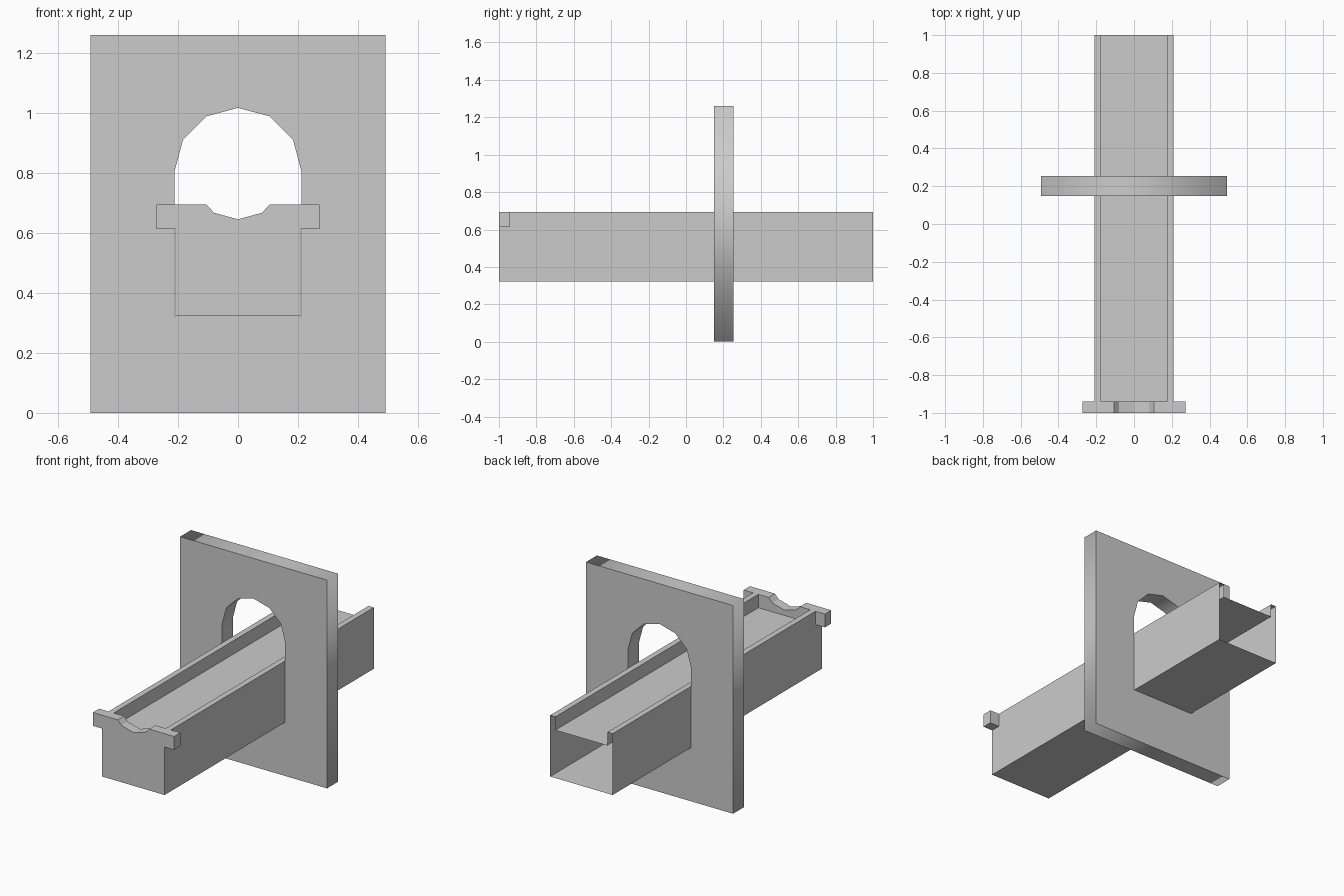
import bpy, bmesh, math

if "Cube" in bpy.data.objects:
    bpy.data.objects.remove(bpy.data.objects["Cube"])

HALF_W, RIM_IN = 0.209, 0.174        # trough half widths, outside and inside the rims
BOTTOM, LEVEL, TOP = 0.323, 0.613, 0.694
FRONT, LIP_BACK, BACK = -1.0, -0.94, 1.0


def mirrored(half):
    """Close a right-hand half profile (x, z) by mirroring it over x = 0."""
    return half + [(-x, z) for x, z in reversed(half) if x > 0]


def add_mesh(name, bm):
    bmesh.ops.remove_doubles(bm, verts=bm.verts, dist=1e-5)
    bmesh.ops.recalc_face_normals(bm, faces=bm.faces)
    mesh = bpy.data.meshes.new(name)
    bm.to_mesh(mesh)
    bm.free()
    obj = bpy.data.objects.new(name, mesh)
    bpy.context.collection.objects.link(obj)
    return obj


def tube(bm, profile, y0, y1):
    """Sweep a closed (x, z) profile along y, leaving the ends open."""
    a, b = ([bm.verts.new((x, y, z)) for x, z in profile] for y in (y0, y1))
    n = len(profile)
    for i in range(n):
        j = (i + 1) % n
        bm.faces.new((a[i], a[j], b[j], b[i]))
    return a, b


# Trough: hollow shell with raised rims and a channel floor, open at the back
bm = bmesh.new()
tube(bm, mirrored([(HALF_W, BOTTOM), (HALF_W, TOP), (RIM_IN, TOP), (RIM_IN, LEVEL)]),
     LIP_BACK, BACK)
add_mesh("trough", bm)

# Front end: T-shaped plate with side lugs and a pouring notch
notch = [(0.105, TOP), (0.08, 0.667), (0.0, 0.645)]
lug = [(0.272, LEVEL), (0.272, TOP)]
bm = bmesh.new()
front, back = tube(bm, mirrored([(HALF_W, BOTTOM), (HALF_W, LEVEL)] + lug + notch),
                   FRONT, LIP_BACK)
bm.faces.new(front)
bm.faces.new(back[1:-1])             # only the upper bar has a back face
add_mesh("trough_front", bm)

# Wall: upright slab with a twelve-sided arch opening down to the trough base
R, ARCH_Z = 0.2115, 0.805
arch = [(R, BOTTOM)] + [(R * math.cos(math.radians(a)), ARCH_Z + R * math.sin(math.radians(a)))
                        for a in range(0, 181, 30)] + [(-R, BOTTOM)]
slab = [(-0.492, 0), (0.492, 0), (0.492, 1.26), (-0.492, 1.26)]
curve = bpy.data.curves.new("wall_outline", 'CURVE')
curve.dimensions = '2D'
curve.fill_mode = 'BOTH'
curve.extrude = 0.052
for outline in (slab, arch):
    spline = curve.splines.new('POLY')
    spline.points.add(len(outline) - 1)
    for point, (x, z) in zip(spline.points, outline):
        point.co = (x, z, 0, 1)
    spline.use_cyclic_u = True
outline_obj = bpy.data.objects.new("wall_outline", curve)
bpy.context.collection.objects.link(outline_obj)
bpy.context.view_layer.update()
mesh = bpy.data.meshes.new_from_object(
    outline_obj.evaluated_get(bpy.context.evaluated_depsgraph_get()))
bpy.data.objects.remove(outline_obj)
bm = bmesh.new()
bm.from_mesh(mesh)
wall = add_mesh("arched_wall", bm)
wall.rotation_euler.x = math.pi / 2
wall.location.y = 0.201
